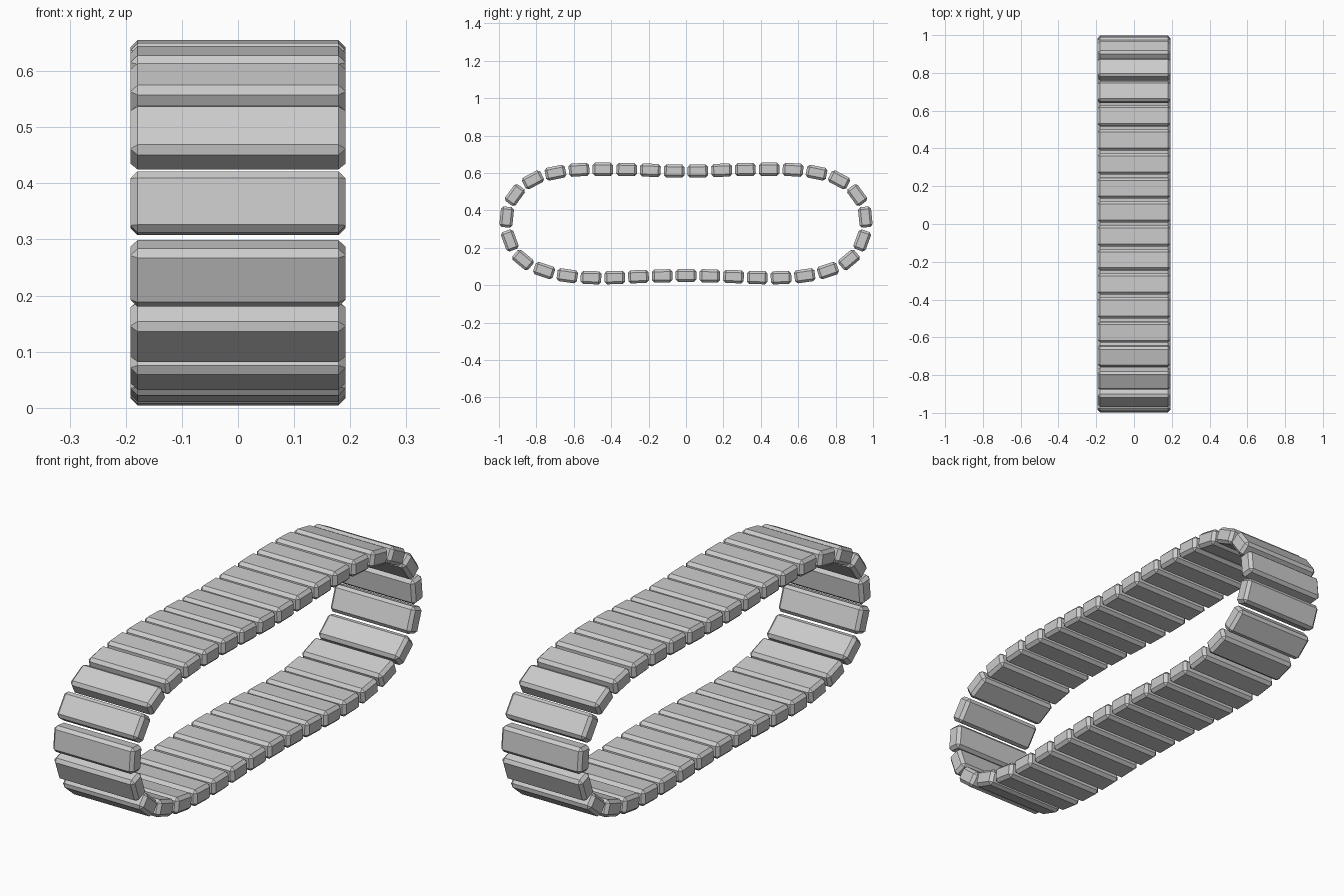
import bpy, bmesh
from mathutils import Vector, Matrix

if "Cube" in bpy.data.objects:
    bpy.data.objects.remove(bpy.data.objects["Cube"])

LINKS = 35
WIDTH, LENGTH, THICK, BEVEL = 0.384, 0.110, 0.070, 0.013

# Half of the track centre line (y, z), from bottom centre to top centre
half = [(0.128, 0.050), (0.257, 0.046), (0.385, 0.041), (0.513, 0.041),
        (0.642, 0.052), (0.765, 0.081), (0.877, 0.140), (0.942, 0.240),
        (0.959, 0.362), (0.920, 0.475), (0.825, 0.560), (0.706, 0.600),
        (0.578, 0.617), (0.452, 0.620), (0.318, 0.619), (0.193, 0.615),
        (0.062, 0.611)]
loop = [Vector((0, 0.052))] + [Vector(p) for p in half] \
     + [Vector((-y, z)) for y, z in reversed(half)]


def catmull(a, b, c, d, t):
    return 0.5 * (2*b + (c - a)*t + (2*a - 5*b + 4*c - d)*t*t
                  + (3*b - a - 3*c + d)*t**3)


# Smooth closed path, then even spacing along its length
n = len(loop)
path = [catmull(*(loop[(i + k) % n] for k in (-1, 0, 1, 2)), s / 20)
        for i in range(n) for s in range(20)]
path.append(path[0])
dist = [0.0]
for a, b in zip(path, path[1:]):
    dist.append(dist[-1] + (b - a).length)


def at(d):
    d %= dist[-1]
    i = next(k for k in range(len(path) - 1) if dist[k + 1] >= d)
    return path[i].lerp(path[i + 1], (d - dist[i]) / (dist[i + 1] - dist[i]))


# One bevelled link plate, shared by all links
bm = bmesh.new()
bmesh.ops.create_cube(bm, size=1, matrix=Matrix.Diagonal((WIDTH, LENGTH, THICK, 1)))
bmesh.ops.bevel(bm, geom=bm.edges[:], offset=BEVEL, segments=1, affect='EDGES')
mesh = bpy.data.meshes.new("track_link")
bm.to_mesh(mesh)
bm.free()

# Links placed around the path, each turned to follow it
step = dist[-1] / LINKS
for i in range(LINKS):
    p = at(i * step)
    t = (at((i + 0.5) * step) - at((i - 0.5) * step)).normalized()
    ob = bpy.data.objects.new(f"track_link_{i + 1:02d}", mesh)
    bpy.context.collection.objects.link(ob)
    ax, ay, az = Vector((1, 0, 0)), Vector((0, t.x, t.y)), Vector((0, -t.y, t.x))
    rot = Matrix((ax, ay, az)).transposed().to_4x4()
    ob.matrix_world = Matrix.Translation((0, p.x, p.y)) @ rot
